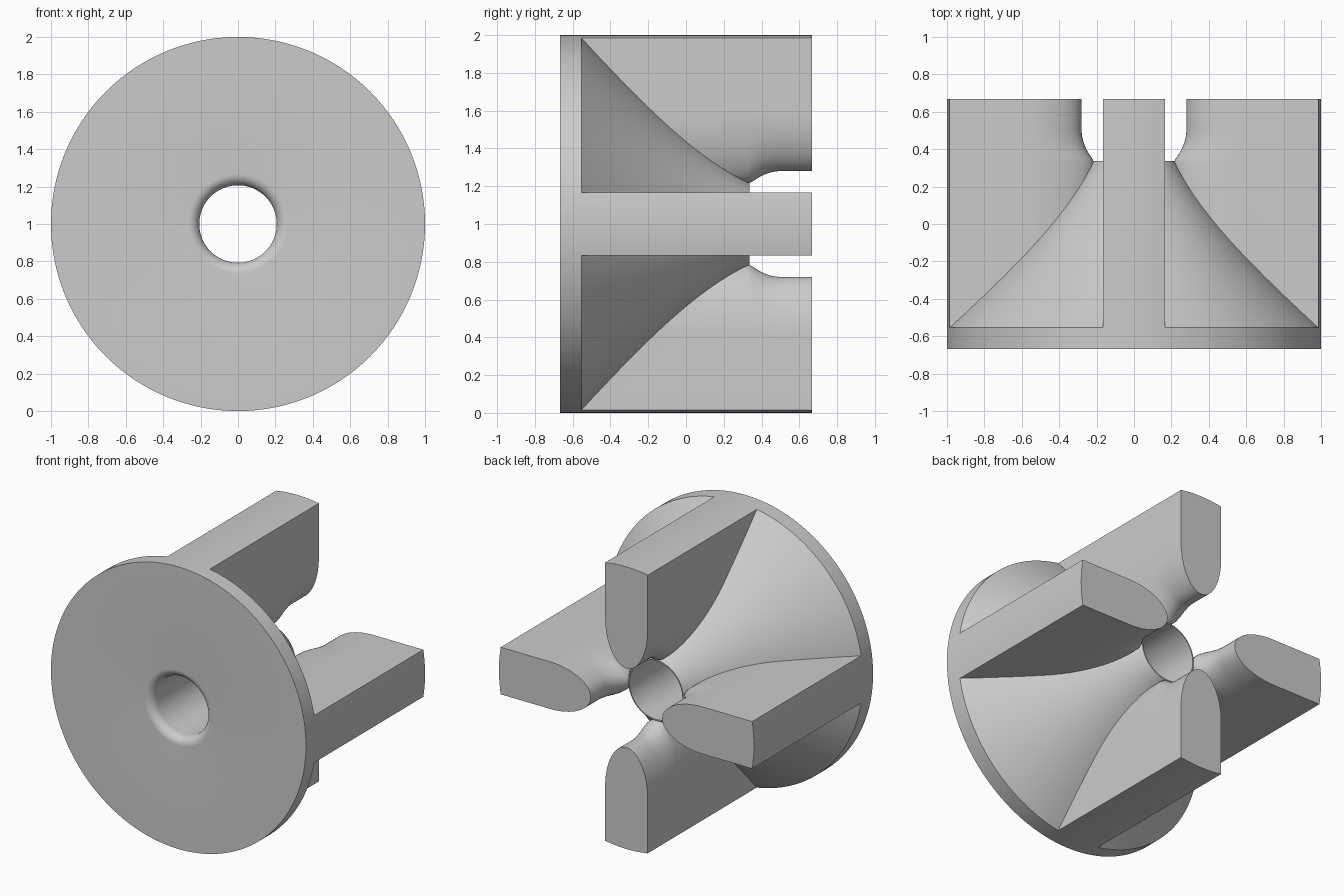
import bpy, bmesh
from math import sin, cos, pi, sqrt

cube = bpy.data.objects.get("Cube")
if cube:
    bpy.data.objects.remove(cube, do_unlink=True)

FRONT, BACK, HUB_END = -0.667, 0.667, 0.337
BORE, LIP, CENTRE_Z = 0.207, 0.06, 1.0
SEGMENTS = 128


def new_object(name, bm):
    bmesh.ops.recalc_face_normals(bm, faces=bm.faces)
    mesh = bpy.data.meshes.new(name)
    bm.to_mesh(mesh)
    bm.free()
    obj = bpy.data.objects.new(name, mesh)
    bpy.context.collection.objects.link(obj)
    return obj


def bridge(bm, a, b):
    for i in range(len(a)):
        j = (i + 1) % len(a)
        bm.faces.new((a[i], a[j], b[j], b[i]))


def revolve(name, profile):
    """Closed (y, radius) profile turned around the y axis."""
    bm = bmesh.new()
    rings = []
    for k in range(SEGMENTS):
        a = 2 * pi * k / SEGMENTS
        rings.append([bm.verts.new((r * cos(a), y, CENTRE_Z + r * sin(a))) for y, r in profile])
    for k in range(SEGMENTS):
        bridge(bm, rings[k], rings[(k + 1) % SEGMENTS])
    return new_object(name, bm)


def combine(target, other, operation):
    mod = target.modifiers.new(operation.title(), "BOOLEAN")
    mod.operation = operation
    mod.solver = "EXACT"
    mod.object = other
    bpy.context.view_layer.objects.active = target
    bpy.ops.object.modifier_apply(modifier=mod.name)
    bpy.data.objects.remove(other, do_unlink=True)


# Flanged hub: disc, rounded bore mouth and trumpet-shaped rear
profile = [(FRONT, 1.05), (-0.6, 1.05)]
start, control, end = (-0.6, 1.05), (-0.07, 0.466), (HUB_END, 0.215)
for i in range(1, 33):
    t = i / 32
    profile.append(tuple((1 - t) ** 2 * s + 2 * t * (1 - t) * c + t * t * e
                         for s, c, e in zip(start, control, end)))
profile.append((HUB_END, BORE))
for i in range(11):
    a = pi / 2 * i / 10
    profile.append((FRONT + LIP * (1 - sin(a)), BORE + LIP * (1 - cos(a))))
body = revolve("flanged_hub_with_fins", profile)

# Four fins with rounded inner noses, undercut behind the hub
HALF, NOSE = 0.167, 0.6


def fin_section(tip):
    nose = [(NOSE - (NOSE - tip) * sin(pi * i / 32), HALF * cos(pi * i / 32)) for i in range(33)]
    return [(1.05, HALF)] + nose + [(1.05, -HALF)]


stations = [(-0.62, 0.213), (HUB_END - 0.01, 0.213)]
for i in range(1, 13):
    t = i / 12
    stations.append((HUB_END + 0.165 * t, 0.28 - 0.067 * (1 - t) ** 2))
stations.append((BACK, 0.28))

bm = bmesh.new()
for quarter in range(4):
    c, s = [(1, 0), (0, 1), (-1, 0), (0, -1)][quarter]
    loops = [[bm.verts.new((r * c - w * s, y, CENTRE_Z + r * s + w * c))
              for r, w in fin_section(tip)] for y, tip in stations]
    for a, b in zip(loops, loops[1:]):
        bridge(bm, a, b)
    bm.faces.new(loops[0])
    bm.faces.new(loops[-1])
fins = new_object("fins", bm)
combine(body, fins, "UNION")

# Turn the disc and fin ends to one common outer cylinder
bm = bmesh.new()
ends = [[bm.verts.new((cos(2 * pi * k / SEGMENTS), y, CENTRE_Z + sin(2 * pi * k / SEGMENTS)))
         for k in range(SEGMENTS)] for y in (-0.9, 0.9)]
bridge(bm, *ends)
for ring in ends:
    bm.faces.new(ring)
envelope = new_object("outer_envelope", bm)
envelope.hide_render = True
combine(body, envelope, "INTERSECT")

# Single plain grey finish
grey = bpy.data.materials.new("plain_grey")
grey.use_nodes = True
colour = (0.6, 0.6, 0.6, 1)
grey.diffuse_color = colour
grey.node_tree.nodes["Principled BSDF"].inputs["Base Color"].default_value = colour
body.data.materials.clear()
body.data.materials.append(grey)
for face in body.data.polygons:
    face.material_index = 0

bpy.ops.object.select_all(action="DESELECT")
body.select_set(True)
bpy.context.view_layer.objects.active = body
bpy.ops.object.shade_smooth_by_angle(angle=pi / 6)
